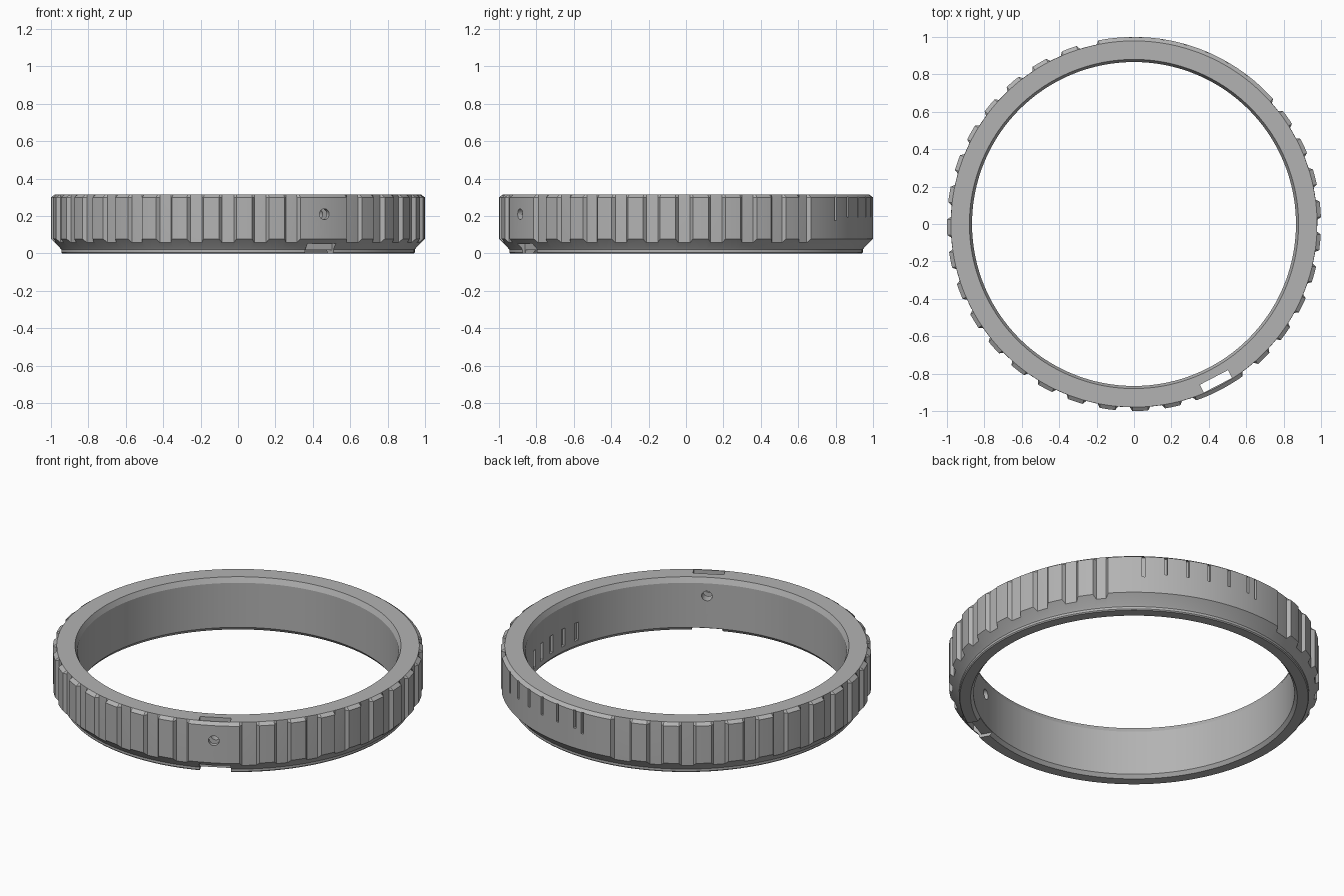
import bpy, bmesh
from math import radians, cos, sin
from mathutils import Matrix

cube = bpy.data.objects.get("Cube")
if cube:
    bpy.data.objects.remove(cube, do_unlink=True)

BODY_R, GRIP_R, TOP = 0.98, 1.0, 0.315
PAD_AZ = -62.5       # direction of the hole and slot

grey = bpy.data.materials.new("plain grey")
grey.use_nodes = True
grey.diffuse_color = (0.45, 0.45, 0.45, 1)
grey.node_tree.nodes["Principled BSDF"].inputs["Base Color"].default_value = (0.45, 0.45, 0.45, 1)

# Raised grips as (start, end) angles: narrow ribs, hole pad, smooth scale pad
pitch, half = 10.1, 2.4
centres = [-46 + pitch * k for k in range(9)] + [282 - pitch * k for k in range(18)]
grips = [(c - half, c + half) for c in centres]
grips += [(PAD_AZ - 8, PAD_AZ + 8), (42, 101)]

# Angle stations with the outer radius at each
stations = []
for a, b in grips:
    stations += [(a - 0.8, BODY_R), (a, GRIP_R), (b, GRIP_R), (b + 0.8, BODY_R)]
stations = sorted((a % 360, r) for a, r in stations)
breaks = [a for a, r in stations]
for i in range(180):
    a = i * 2.0
    if min(abs((a - s + 180) % 360 - 180) for s in breaks) > 0.5:
        inside = any((a - s) % 360 < e - s for s, e in grips)
        stations.append((a, GRIP_R if inside else BODY_R))
stations.sort()


def section(r):
    """Closed wall section, from the inner bottom edge round the outside."""
    return [(0.882, 0), (0.94, 0), (0.945, 0.006), (0.945, 0.02), (0.952, 0.03),
            (r, 0.03 + r - 0.952), (r, 0.30), (BODY_R - 0.001, TOP),
            (0.88, TOP), (0.866, 0.285), (0.866, 0.02)]


# Ring body
bm = bmesh.new()
loops = []
for a, r in stations:
    t = radians(a)
    loops.append([bm.verts.new((p * cos(t), p * sin(t), z)) for p, z in section(r)])
for i, here in enumerate(loops):
    after = loops[(i + 1) % len(loops)]
    for j in range(len(here)):
        k = (j + 1) % len(here)
        bm.faces.new((here[j], after[j], after[k], here[k]))
bmesh.ops.recalc_face_normals(bm, faces=bm.faces)
mesh = bpy.data.meshes.new("grip_ring")
bm.to_mesh(mesh)
bm.free()
ring = bpy.data.objects.new("grip_ring", mesh)
bpy.context.collection.objects.link(ring)
mesh.materials.append(grey)

cutters = []


def add_cutter(name, bm):
    me = bpy.data.meshes.new(name)
    bm.to_mesh(me)
    bm.free()
    me.materials.append(grey)
    ob = bpy.data.objects.new(name, me)
    ob.hide_render = True
    bpy.context.collection.objects.link(ob)
    cutters.append(ob)


def cut_box(name, az, r0, r1, width, z0, z1):
    """Box spanning r0..r1 outward along the direction az."""
    bm = bmesh.new()
    bmesh.ops.create_cube(bm, size=1)
    place = (Matrix.Rotation(radians(az), 4, 'Z')
             @ Matrix.Translation(((r0 + r1) / 2, 0, (z0 + z1) / 2))
             @ Matrix.Diagonal((r1 - r0, width, z1 - z0, 1)))
    bmesh.ops.transform(bm, matrix=place, verts=bm.verts)
    add_cutter(name, bm)


# Vertical slot behind the pad, and the notch in the bottom rim
cut_box("slot_cutter", PAD_AZ, 0.925, 0.972, 0.17, -0.1, 0.5)
cut_box("notch_cutter", PAD_AZ, 0.8, 0.96, 0.168, -0.1, 0.018)

# Round hole through the wall
bm = bmesh.new()
bmesh.ops.create_cone(bm, cap_ends=True, segments=24, radius1=0.029, radius2=0.029, depth=0.4)
bmesh.ops.transform(bm, verts=bm.verts, matrix=(
    Matrix.Rotation(radians(PAD_AZ), 4, 'Z') @ Matrix.Translation((0.93, 0, 0.21))
    @ Matrix.Rotation(radians(90), 4, 'Y')))
add_cutter("hole_cutter", bm)

# Scale marks on the outside of the smooth pad
for i, az in enumerate([53, 60, 67, 74, 81, 88, 91]):
    cut_box("mark_cutter", az, 0.982, 1.1, 0.016, 0.175 if i in (0, 6) else 0.195, 0.302)

# Shallow recesses on the inside wall
for i in range(5):
    cut_box("recess_cutter", -12 + 7 * i, 0.8, 0.882, 0.03, 0.05, 0.155)

bpy.context.view_layer.objects.active = ring
ring.select_set(True)
for c in cutters:
    mod = ring.modifiers.new("cut", 'BOOLEAN')
    mod.operation, mod.solver, mod.object = 'DIFFERENCE', 'EXACT', c
    bpy.ops.object.modifier_apply(modifier=mod.name)
    bpy.data.objects.remove(c, do_unlink=True)
bpy.ops.object.shade_smooth_by_angle(angle=radians(20))
